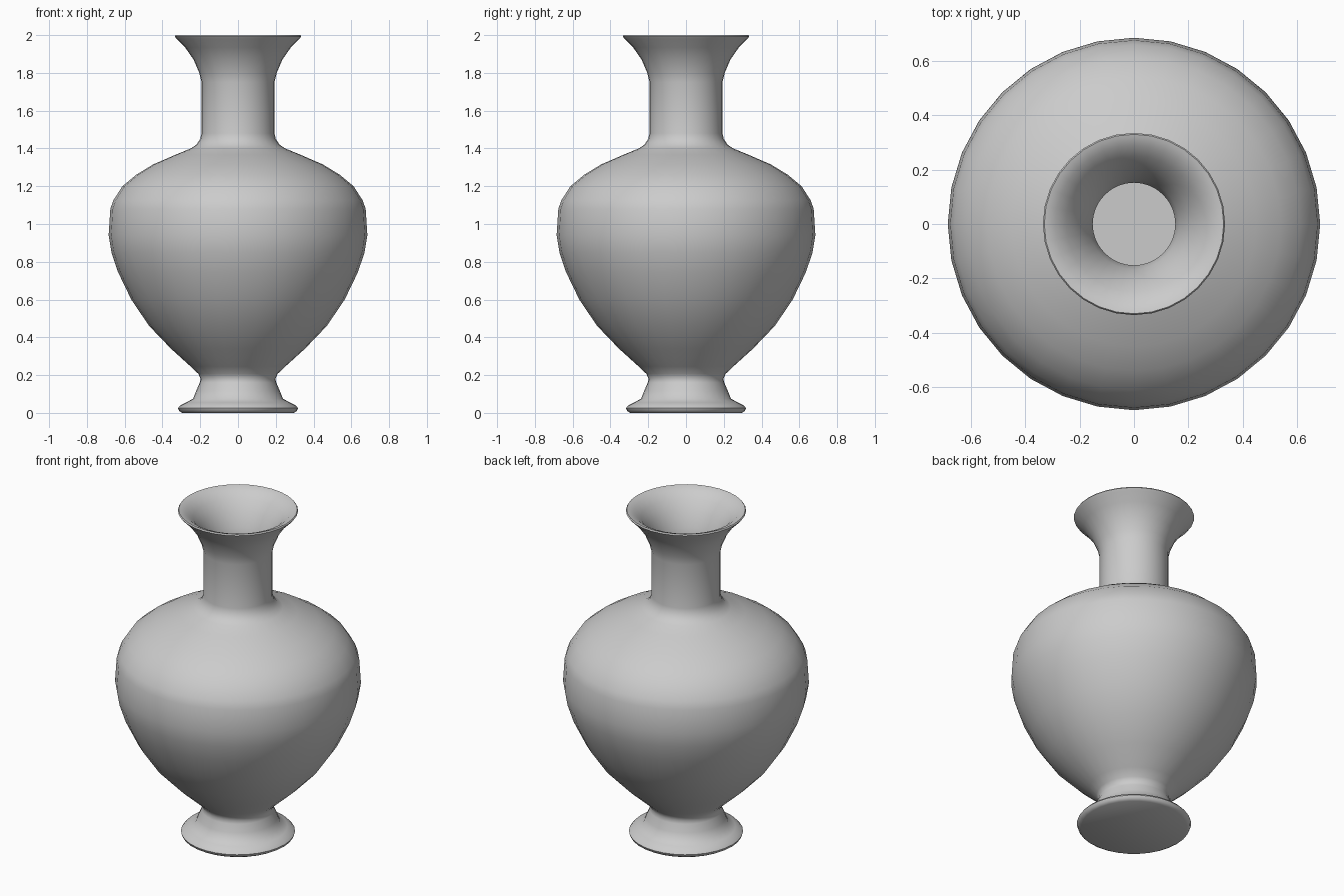
import bpy, bmesh, math

SEGMENTS = 32

# outer wall, foot to lip, as (radius, height)
outer = [
    (0.295, 0.0), (0.312, 0.01), (0.318, 0.025), (0.305, 0.04), (0.275, 0.055), (0.238, 0.075),
    (0.222, 0.115), (0.203, 0.16), (0.198, 0.18), (0.21, 0.207), (0.25, 0.245),
    (0.355, 0.34), (0.47, 0.46), (0.565, 0.6), (0.635, 0.745), (0.67, 0.85),
    (0.685, 0.94), (0.676, 1.08), (0.66, 1.125), (0.612, 1.20), (0.54, 1.26), (0.45, 1.315),
    (0.33, 1.367), (0.25, 1.40), (0.22, 1.42), (0.20, 1.45), (0.193, 1.48),
    (0.193, 1.75), (0.205, 1.80), (0.235, 1.87), (0.28, 1.935), (0.325, 1.98), (0.335, 1.993),
]
# inner wall, lip to floor
inner = [
    (0.33, 2.0), (0.318, 1.997), (0.29, 1.985), (0.25, 1.95), (0.205, 1.89), (0.167, 1.81),
    (0.152, 1.75), (0.152, 1.47), (0.165, 1.42), (0.20, 1.38), (0.31, 1.33),
    (0.43, 1.28), (0.52, 1.225), (0.585, 1.17), (0.636, 1.08), (0.644, 0.94),
    (0.597, 0.76), (0.53, 0.62), (0.44, 0.485), (0.33, 0.37), (0.225, 0.27),
    (0.165, 0.22), (0.158, 0.18), (0.185, 0.10), (0.20, 0.05),
]


def lathe(name, profile):
    """Revolve a profile around z and cap both ends."""
    bm = bmesh.new()
    rings = []
    for r, z in profile:
        rings.append([bm.verts.new((r * math.cos(2 * math.pi * i / SEGMENTS),
                                    r * math.sin(2 * math.pi * i / SEGMENTS), z))
                      for i in range(SEGMENTS)])
    for a, b in zip(rings, rings[1:]):
        for i in range(SEGMENTS):
            j = (i + 1) % SEGMENTS
            bm.faces.new((a[i], a[j], b[j], b[i]))
    bm.faces.new(rings[0][::-1])
    bm.faces.new(rings[-1])
    mesh = bpy.data.meshes.new(name)
    bm.to_mesh(mesh)
    bm.free()
    obj = bpy.data.objects.new(name, mesh)
    bpy.context.collection.objects.link(obj)
    bpy.context.view_layer.objects.active = obj
    obj.select_set(True)
    bpy.ops.object.shade_smooth_by_angle(angle=math.radians(60))
    return obj


# hollow vase with foot, body, neck and flared lip
lathe("vase", outer + inner)
